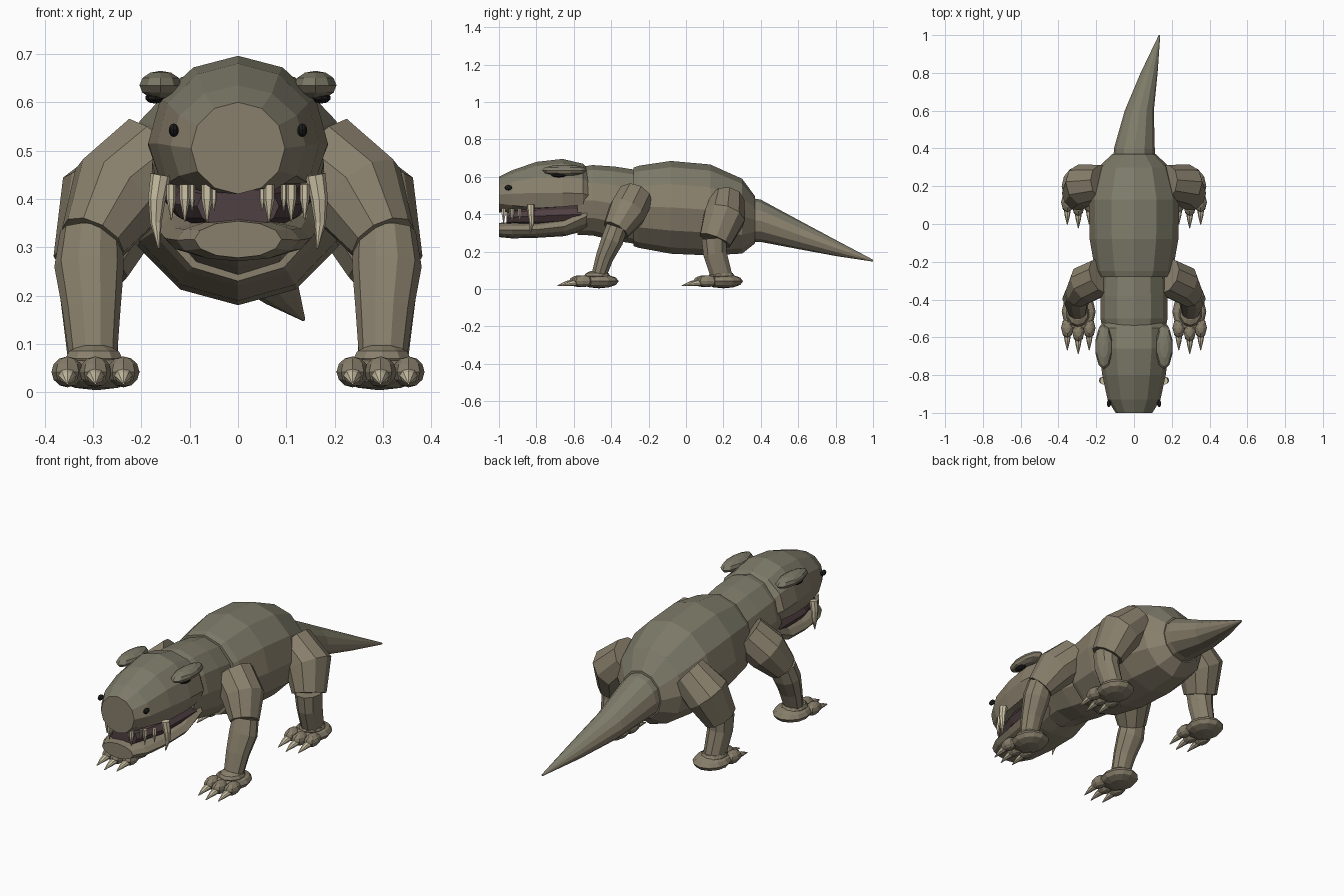
import bpy, bmesh, math
from mathutils import Vector, Matrix

if "Cube" in bpy.data.objects:
    bpy.data.objects.remove(bpy.data.objects["Cube"])

def mat(name, c):
    m = bpy.data.materials.new(name)
    m.diffuse_color = (*c, 1)
    m.use_nodes = True
    m.node_tree.nodes["Principled BSDF"].inputs["Base Color"].default_value = m.diffuse_color
    return m

HIDE = mat("hide", (0.25, 0.215, 0.15))
BACK = mat("back_hide", (0.205, 0.195, 0.14))
BONE = mat("ivory", (0.62, 0.55, 0.39))
DARK = mat("dark", (0.012, 0.012, 0.012))
MOUTH = mat("mouth", (0.08, 0.05, 0.055))

def finish(name, bm, m, mirror=False, top=None):
    bmesh.ops.recalc_face_normals(bm, faces=bm.faces)
    me = bpy.data.meshes.new(name)
    bm.to_mesh(me)
    bm.free()
    me.materials.append(m)
    if top:                       # darker colour on upward faces
        me.materials.append(top)
        for p in me.polygons:
            p.material_index = int(p.normal.z > 0.3)
    o = bpy.data.objects.new(name, me)
    bpy.context.collection.objects.link(o)
    if mirror:
        o.modifiers.new("mirror", 'MIRROR').use_axis = (True, False, False)
    return o

def skin(bm, rings):
    loops = [[bm.verts.new(p) for p in r] for r in rings]
    n = len(loops[0])
    for a, b in zip(loops, loops[1:]):
        for i in range(n):
            bm.faces.new((a[i], a[(i + 1) % n], b[(i + 1) % n], b[i]))
    bm.faces.new(loops[0])
    bm.faces.new(loops[-1][::-1])

def loft(name, rings, m, lo=None, hi=None, top=None, n=12):
    """rings (y, x, z, rx, rz[, clamp]) stacked along y"""
    out = []
    for y, x, z, rx, rz, *clamp in rings:
        r = []
        for i in range(n):
            a = 2 * math.pi * i / n
            pz = z + rz * math.cos(a)
            if clamp:
                pz = max(pz, clamp[0])
            r.append((x + rx * math.sin(a), y, pz))
        out.append(r)
    bm = bmesh.new()
    skin(bm, out)
    return finish(name, bm, m, top=top)

def tube(bm, pts, n=10):
    """pts (x, y, z, r_side, r_depth) swept with rings across the path"""
    c = [Vector(p[:3]) for p in pts]
    rings = []
    for k, p in enumerate(pts):
        t = (c[min(k + 1, len(c) - 1)] - c[max(k - 1, 0)]).normalized()
        u = (Vector((1, 0, 0)) - t * t.x).normalized()
        v = t.cross(u)
        rings.append([c[k] + u * p[3] * math.cos(2 * math.pi * i / n)
                      + v * p[4] * math.sin(2 * math.pi * i / n) for i in range(n)])
    skin(bm, rings)

def limb(name, pts, m=HIDE, n=10):
    bm = bmesh.new()
    tube(bm, pts, n)
    return finish(name, bm, m, True)

def ball(bm, c, r, u=10, v=6):
    bmesh.ops.create_uvsphere(bm, u_segments=u, v_segments=v, radius=1,
                              matrix=Matrix.Translation(c) @ Matrix.Diagonal((*r, 1)))

# body core
loft("torso", [(-.28, 0, .44, .19, .21), (-.25, 0, .44, .205, .22), (-.08, 0, .437, .235, .248),
               (.13, 0, .423, .24, .243), (.3, 0, .39, .19, .2), (.37, 0, .37, .115, .125)], HIDE, top=BACK)
loft("neck", [(-.58, 0, .47, .16, .18), (-.5, 0, .475, .178, .188), (-.38, 0, .457, .178, .198),
              (-.24, 0, .435, .17, .198)], HIDE, top=BACK)
loft("tail", [(.33, 0, .37, .11, .12), (.4, .002, .365, .108, .113), (.6, .028, .292, .077, .078),
              (.8, .08, .22, .045, .043), (1, .135, .152, .004, .005)], HIDE, top=BACK)

# head, jaw and mouth lining
loft("head", [(-1, 0, .505, .097, .095, .41), (-.93, 0, .51, .14, .125, .415), (-.8, 0, .515, .168, .165, .43),
              (-.66, 0, .515, .186, .181, .44), (-.55, 0, .51, .186, .16, .45),
              (-.52, 0, .5, .165, .14, .45)], HIDE, top=BACK)
loft("lower_jaw", [(-1, 0, .316, .09, .038), (-.93, 0, .315, .128, .044), (-.8, 0, .318, .15, .044),
                   (-.65, 0, .335, .165, .052), (-.53, 0, .39, .165, .075)], HIDE)
loft("mouth_lining", [(-.96, 0, .385, .085, .05), (-.8, 0, .39, .138, .06), (-.56, 0, .4, .155, .06)], MOUTH)

# ears
bm = bmesh.new()
ball(bm, (.16, -.65, .635), (.046, .12, .03))
finish("ear", bm, HIDE, True, BACK)
bm = bmesh.new()
ball(bm, (.172, -.68, .609), (.02, .04, .012), 8, 5)
finish("inner_ear", bm, DARK, True)

# eyes
bm = bmesh.new()
ball(bm, (.133, -.95, .542), (.011, .02, .014))
finish("eye", bm, DARK, True)

# sabre fangs and small teeth
limb("sabre_fang", [(.16, -.83, .45, .021, .021), (.168, -.828, .40, .018, .019),
                    (.17, -.825, .35, .012, .013), (.164, -.835, .298, .002, .002)], BONE, 8)
bm = bmesh.new()
for x, y, w, tip in ((.064, -.975, .012, .35), (.11, -.93, .011, .352),
                     (.138, -.89, .01, .356), (.05, -.975, .006, .375), (.095, -.94, .006, .375)):
    tube(bm, [(x, y, .43, w, w), (x, y, .40, w, w), (x, y, tip, .001, .001)], 6)
finish("small_teeth", bm, BONE, True)

# legs
limb("front_upper_leg", [(.165, -.275, .485, .105, .1), (.25, -.315, .41, .105, .105),
                         (.3, -.375, .315, .07, .075)])
limb("front_lower_leg", [(.304, -.37, .33, .064, .06), (.308, -.395, .26, .072, .062),
                         (.303, -.435, .17, .06, .05), (.3, -.465, .075, .05, .042)])
limb("back_upper_leg", [(.165, .22, .47, .1, .095), (.265, .205, .385, .115, .115),
                        (.305, .155, .26, .08, .09)])
limb("back_lower_leg", [(.305, .15, .27, .066, .07), (.307, .155, .19, .06, .066),
                        (.3, .19, .07, .052, .06)])

# paws with three toes and claws
for end, dy in (("front", 0), ("back", .665)):
    bm = bmesh.new()
    ball(bm, (.293, -.465 + dy, .042), (.09, .105, .038), 12, 6)
    ball(bm, (.298, -.475 + dy, .07), (.062, .07, .03))
    claws = bmesh.new()
    for dx, y in ((-.058, -.55), (0, -.57), (.058, -.55)):
        ball(bm, (.295 + dx, y + dy, .042), (.033, .055, .032), 8, 6)
        tube(claws, [(.295 + dx, y - .03 + dy, .035, .02, .018), (.295 + dx, y - .07 + dy, .03, .014, .013),
                     (.295 + dx, y - .118 + dy, .018, .002, .002)], 8)
    finish(end + "_paw", bm, HIDE, True)
    finish(end + "_claws", claws, BONE, True)
